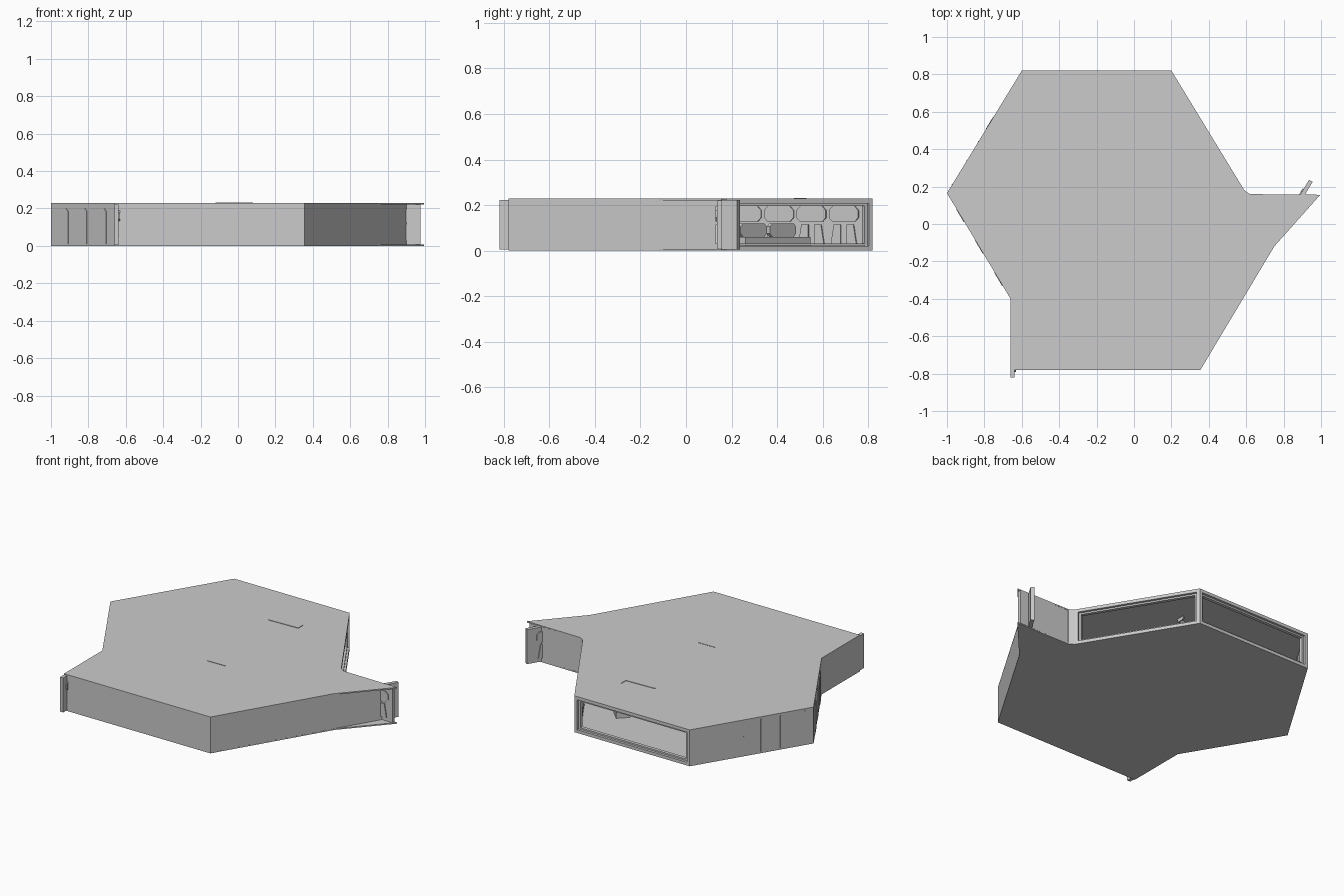
import bpy, bmesh
from mathutils import Vector

if "Cube" in bpy.data.objects:
    bpy.data.objects.remove(bpy.data.objects["Cube"])

T = 0.022            # wall thickness
Z0, Z1 = 0.006, 0.222


def finish(name, bm):
    bmesh.ops.recalc_face_normals(bm, faces=bm.faces)
    me = bpy.data.meshes.new(name)
    bm.to_mesh(me)
    bm.free()
    ob = bpy.data.objects.new(name, me)
    bpy.context.collection.objects.link(ob)
    return ob


def extrude(bm, near, far):
    """Closed prism between two matching outlines."""
    a = [bm.verts.new(p) for p in near]
    b = [bm.verts.new(p) for p in far]
    bm.faces.new(a)
    bm.faces.new(b[::-1])
    for i in range(len(a)):
        j = (i + 1) % len(a)
        bm.faces.new((a[j], a[i], b[i], b[j]))


def slab(name, pts, z0, z1):
    bm = bmesh.new()
    extrude(bm, [(x, y, z0) for x, y in pts], [(x, y, z1) for x, y in pts])
    return finish(name, bm)


def on_wall(bm, a, b, profile, n0, n1):
    """Extrude an (along, height) profile on the wall a-b, from offset n0 to n1 outward."""
    a, b = Vector((*a, 0)), Vector((*b, 0))
    d = (b - a).normalized()
    n = Vector((d.y, -d.x, 0))
    place = lambda off: [a + d * s + n * off + Vector((0, 0, z)) for s, z in profile]
    extrude(bm, place(n0), place(n1))


def rect(s0, s1, z0, z1):
    return [(s0, z0), (s1, z0), (s1, z1), (s0, z1)]


def chamfered(s0, s1, z0, z1, c):
    return [(s0 + c, z0), (s1 - c, z0), (s1, z0 + c), (s1, z1 - c),
            (s1 - c, z1), (s0 + c, z1), (s0, z1 - c), (s0, z0 + c)]


def length(a, b):
    return (Vector(b) - Vector(a)).length


def wall(name, a, b):
    bm = bmesh.new()
    on_wall(bm, a, b, rect(0, length(a, b), Z0, Z1), -T, 0)
    finish(name, bm)


def inner_panels(name, a, b, margin=0.05):
    """Repeated octagonal upper plates and paired lower plates inside a wall."""
    span = length(a, b) - 2 * margin
    count = max(1, round(span / 0.165))
    step = span / count
    bm = bmesh.new()
    for i in range(count):
        s = margin + i * step + 0.008
        e = s + step - 0.016
        on_wall(bm, a, b, chamfered(s, e, 0.127, 0.195, 0.018), -T - 0.006, -T + 0.002)
        m = (s + e) / 2
        for p, q, lean in ((s + 0.01, m - 0.015, 0.015), (m + 0.015, e - 0.01, -0.015)):
            prof = [(p, 0.03), (q, 0.03), (q + min(lean, 0), 0.115), (p + max(lean, 0), 0.115)]
            on_wall(bm, a, b, prof, -T - 0.006, -T + 0.002)
    finish(name, bm)


def window_frame(name, a, b):
    """Outer frame with a thinner recessed inner frame, left open."""
    L = length(a, b)
    bm = bmesh.new()
    for o, w, n0, n1 in ((0, 0.02, -0.035, 0), (0.02, 0.014, -0.033, -0.012)):
        lo, hi = Z0 + o * 0.8, Z1 - o * 0.8
        h = w * 0.7
        for r in (rect(o, L - o, lo, lo + h), rect(o, L - o, hi - h, hi),
                  rect(o, o + w, lo + h, hi - h), rect(L - o - w, L - o, lo + h, hi - h)):
            on_wall(bm, a, b, r, n0, n1)
    finish(name, bm)


# Floor and roof share one outline
outline = [(-0.6, 0.82), (-1, 0.165), (-0.66, -0.4), (-0.66, -0.78), (0.355, -0.78),
           (0.75, -0.12), (0.995, 0.155), (0.62, 0.16), (0.59, 0.18), (0.2, 0.82)]
slab("floor", outline, 0, 0.008)
slab("roof", outline, 0.22, 0.228)

# Solid walls, running past the corners at the doorway ends
walls = {
    "front_wall": ((-0.66, -0.78), (0.355, -0.78)),
    "right_wall": ((0.355, -0.78), (0.955, 0.225)),
    "alcove_wall": ((0.975, 0.158), (0.6, 0.158)),
    "back_left_wall": ((-0.6, 0.82), (-1, 0.165)),
    "front_left_wall": ((-1, 0.165), (-0.66, -0.4)),
    "left_wall": ((-0.66, -0.4), (-0.66, -0.82)),
}
for name, (a, b) in walls.items():
    wall(name, a, b)
    inner_panels(name + "_inner_panels", a, b, 0.02 if length(a, b) < 0.5 else 0.05)

# Open window frames at the back
window_frame("back_right_window_frame", (0.59, 0.18), (0.2, 0.82))
window_frame("back_window_frame", (0.2, 0.82), (-0.6, 0.82))

# Corner post beside the alcove
slab("alcove_post", [(0.59, 0.18), (0.62, 0.16), (0.62, 0.13), (0.575, 0.15)], Z0, Z1)

# Three tall slot panels on the front left wall
a, b = walls["front_left_wall"]
bm = bmesh.new()
for s in (0.1, 0.295, 0.495):
    on_wall(bm, a, b, [(s, 0.01), (s + 0.08, 0.01), (s + 0.08, 0.185),
                       (s + 0.06, 0.2), (s + 0.02, 0.2), (s, 0.185)], -0.003, 0.003)
finish("slot_panels", bm)

# Thin seams on the back left wall
a, b = walls["back_left_wall"]
bm = bmesh.new()
for s in (0.44, 0.56, 0.71):
    on_wall(bm, a, b, rect(s, s + 0.006, 0.01, 0.215), -0.002, 0.002)
on_wall(bm, a, b, [(0.29, 0.18), (0.296, 0.18), (0.366, 0.09), (0.36, 0.09)], -0.002, 0.002)
finish("wall_seams", bm)

# Low bench with two seat backs behind the back right window
a, b = (0.36, 0.24), (0.08, 0.526)
bm = bmesh.new()
on_wall(bm, a, b, rect(0, 0.4, 0.008, 0.06), -0.05, 0.03)
for s in (0.03, 0.21):
    on_wall(bm, a, b, chamfered(s, s + 0.16, 0.06, 0.12, 0.015), -0.05, -0.03)
finish("bench", bm)

# Ceiling ribs that just break the roof surface
slab("roof_rib", [(-0.12, 0.475), (0.08, 0.482), (0.08, 0.488), (-0.12, 0.481)], 0.2, 0.231)
slab("roof_rib_end", [(0.075, 0.482), (0.081, 0.482), (0.081, 0.53), (0.075, 0.53)], 0.2, 0.231)
slab("roof_rib_centre", [(-0.09, -0.173), (0.03, -0.171), (0.03, -0.167), (-0.09, -0.169)], 0.2, 0.23)
